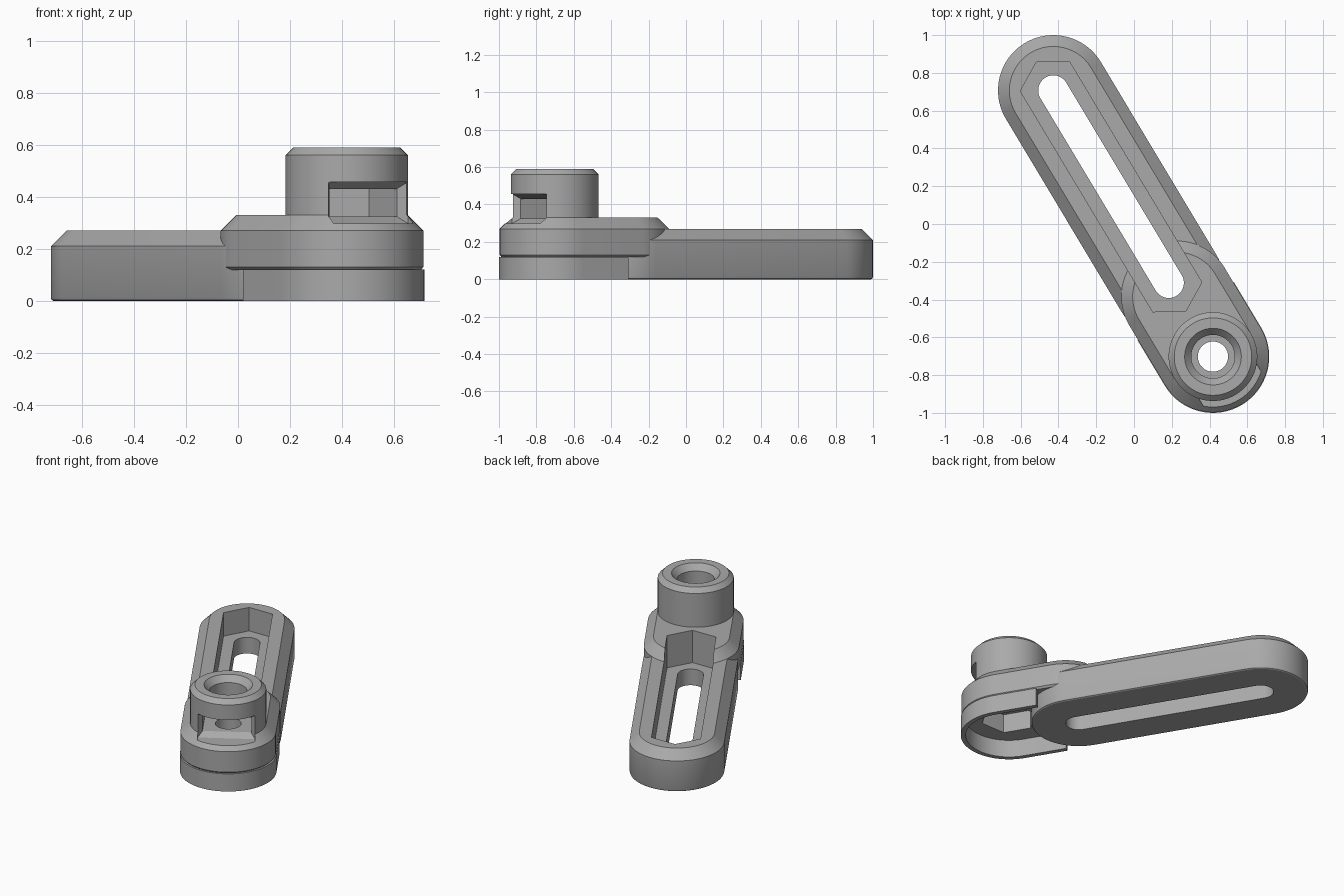
import bpy, bmesh, math
from mathutils import Matrix

if "Cube" in bpy.data.objects:
    bpy.data.objects.remove(bpy.data.objects["Cube"])

# Pivot and far-end centres; local x runs along the arm, origin at the pivot
PIVOT, FAR = (0.418, -0.702), (-0.427, 0.707)
dx, dy = PIVOT[0] - FAR[0], PIVOT[1] - FAR[1]
END = -math.hypot(dx, dy)
NEAR = -0.455
PLACE = Matrix.Translation((*PIVOT, 0)) @ Matrix.Rotation(math.atan2(dy, dx), 4, "Z")

grey = bpy.data.materials.new("plain_grey")
grey.use_nodes = True
grey.diffuse_color = (0.4, 0.4, 0.4, 1)
grey.node_tree.nodes["Principled BSDF"].inputs["Base Color"].default_value = grey.diffuse_color


def arc(cx, r, start, stop, steps):
    return [(cx + r * math.cos(math.radians(start + (stop - start) * i / steps)),
             r * math.sin(math.radians(start + (stop - start) * i / steps)))
            for i in range(steps + 1)]


def stadium(x0, x1, r, steps=32):
    return arc(x1, r, -90, 90, steps) + arc(x0, r, 90, 270, steps)


def long_hex(x0, x1, r):
    return arc(x1, r, -60, 60, 2) + arc(x0, r, 120, 240, 2)


def circle(r):
    return arc(0, r, 0, 360, 64)[:-1]


def tongue(x0, r):
    return arc(0, r, -90, 90, 40) + [(x0, r), (x0, -r)]


def flat(layers):
    return [[(x, y, z) for x, y in pts] for z, pts in layers]


def loft(name, rings):
    """Closed solid through rings with equal point counts."""
    bm = bmesh.new()
    loops = [[bm.verts.new(p) for p in ring] for ring in rings]
    n = len(loops[0])
    for a, b in zip(loops, loops[1:]):
        for i in range(n):
            j = (i + 1) % n
            bm.faces.new((a[i], a[j], b[j], b[i]))
    bm.faces.new(loops[0][::-1])
    bm.faces.new(loops[-1])
    bmesh.ops.recalc_face_normals(bm, faces=bm.faces)
    mesh = bpy.data.meshes.new(name)
    bm.to_mesh(mesh)
    bm.free()
    mesh.materials.append(grey)
    ob = bpy.data.objects.new(name, mesh)
    ob.matrix_world = PLACE
    bpy.context.collection.objects.link(ob)
    return ob


# Cutters
slot = loft("slot_cutter", flat([(z, stadium(END, NEAR, 0.08)) for z in (-0.1, 0.5)]))
channel = loft("channel_cutter", flat([(z, long_hex(END, NEAR, 0.175)) for z in (0.11, 0.5)]))
hole = loft("hole_cutter", flat([(z, circle(0.08)) for z in (0.05, 0.5)]))
nut_pocket = loft("nut_pocket_cutter", flat([(z, long_hex(0, 0, 0.175)) for z in (0.05, 0.245)]))
bore = loft("bore_cutter", flat([(0.325, circle(0.115)), (0.55, circle(0.115)),
                                 (0.59, circle(0.15)), (0.62, circle(0.15))]))
nut_slot = loft("nut_slot_cutter", flat([(z, long_hex(0, 0.4, 0.175)) for z in (0.325, 0.43)]))
flare = loft("flare_cutter", [[(x, -w, lo), (x, w, lo), (x, w, hi), (x, -w, hi)]
                              for x, w, lo, hi in ((0.12, 0.15, 0.325, 0.43),
                                                   (0.16, 0.178, 0.298, 0.457),
                                                   (0.4, 0.178, 0.298, 0.457))])
cavity = loft("cavity_cutter", flat([(z, tongue(-0.5, 0.268)) for z in (-0.1, 0.3)]))

# Solid parts, each with the cutters that shape it
arm = loft("slotted_arm", flat([(z, stadium(END, NEAR, r)) for z, r in
                                ((0, 0.283), (0.004, 0.29), (0.012, 0.293),
                                 (0.21, 0.293), (0.27, 0.233))]))
pad = loft("pivot_pad", flat([(z, stadium(-0.37, 0, r)) for z, r in
                              ((0.118, 0.284), (0.13, 0.295), (0.27, 0.295), (0.33, 0.235))]))
boss = loft("boss", flat([(0.29, circle(0.235)), (0.56, circle(0.235)), (0.59, circle(0.205))]))
skirt = loft("pivot_skirt", flat([(z, tongue(-0.28, 0.298)) for z in (0, 0.12)]))

parts = ((arm, (slot, channel)),
         (pad, (slot, channel, hole, nut_pocket, nut_slot, flare)),
         (boss, (hole, bore, nut_slot, flare)),
         (skirt, (cavity,)))
for part, cutters in parts:
    for cutter in cutters:
        mod = part.modifiers.new(cutter.name, "BOOLEAN")
        mod.operation, mod.solver, mod.object = "DIFFERENCE", "EXACT", cutter

# Apply the cuts, drop the cutters and smooth the round walls
bpy.context.view_layer.update()
graph = bpy.context.evaluated_depsgraph_get()
results = [bpy.data.meshes.new_from_object(p.evaluated_get(graph)) for p, _ in parts]
for (part, _), mesh in zip(parts, results):
    part.modifiers.clear()
    part.data = mesh
for cutter in (slot, channel, hole, nut_pocket, bore, nut_slot, flare, cavity):
    bpy.data.objects.remove(cutter)
bpy.ops.object.select_all(action="DESELECT")
for part, _ in parts:
    part.select_set(True)
bpy.context.view_layer.objects.active = arm
bpy.ops.object.shade_smooth_by_angle(angle=math.radians(25))
